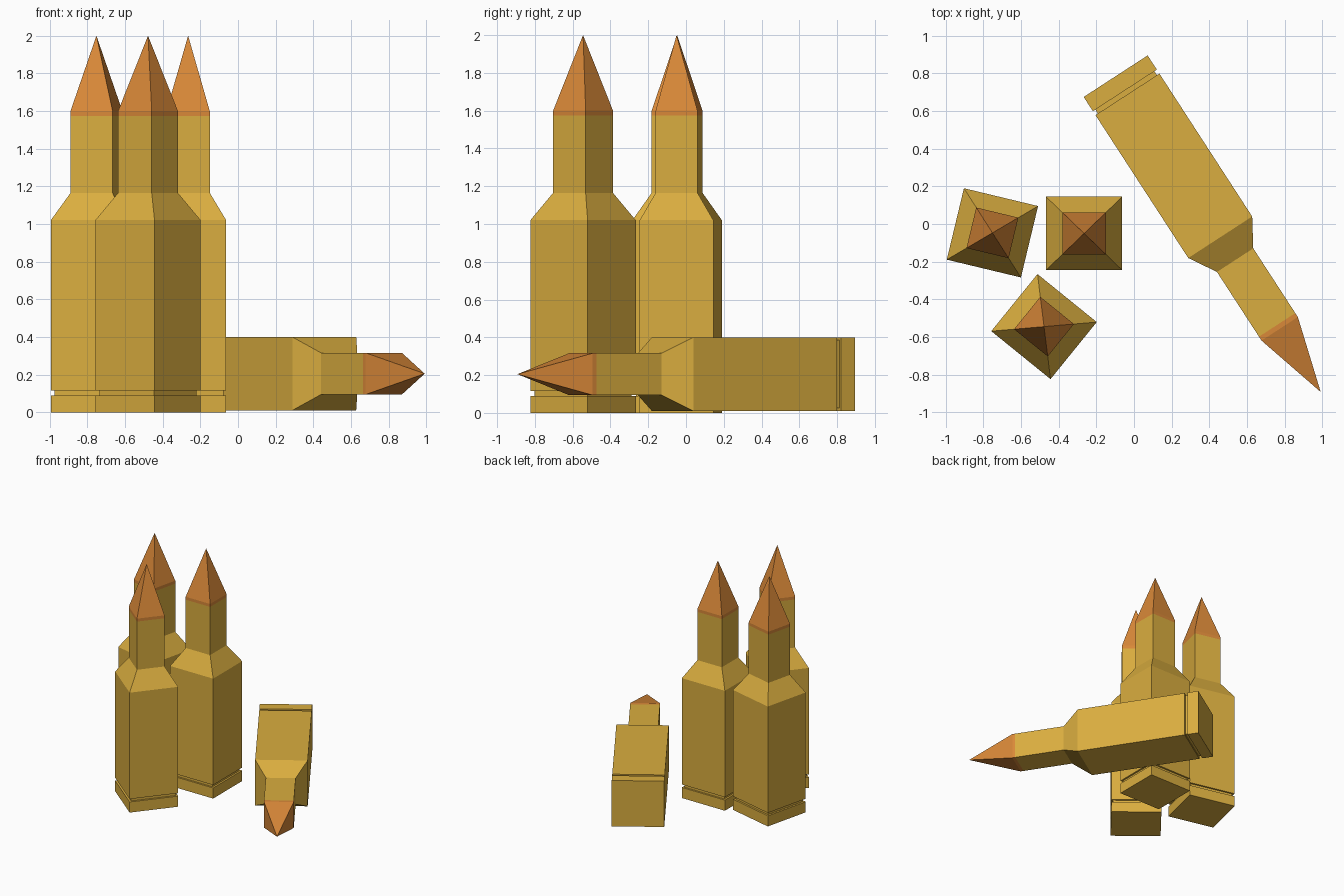
import bpy
import bmesh
from math import radians
from mathutils import Matrix, Vector

cube = bpy.data.objects.get("Cube")
if cube:
    bpy.data.objects.remove(cube, do_unlink=True)


def make_material(name, color):
    mat = bpy.data.materials.new(name)
    mat.use_nodes = True
    mat.diffuse_color = color
    bsdf = mat.node_tree.nodes["Principled BSDF"]
    bsdf.inputs["Base Color"].default_value = color
    bsdf.inputs["Roughness"].default_value = 0.6
    return mat


brass = make_material("brass", (0.70, 0.42, 0.05, 1))
copper = make_material("copper", (0.70, 0.25, 0.04, 1))

# Profiles as (half width, height); depth is slightly less than width
DEPTH = 0.963
CASE = [(0.2025, 0), (0.2025, 0.09), (0.187, 0.09), (0.187, 0.115),
        (0.2025, 0.115), (0.2025, 1.02), (0.115, 1.165), (0.115, 1.575)]
BULLET = [(0.115, 1.575), (0.115, 1.6)]
TIP = 2.0


def square_loft(name, profile, mat, matrix, tip=None):
    """Stack square rings along z, closing the top flat or to a point."""
    bm = bmesh.new()
    rings = []
    for half, z in profile:
        corners = ((-1, -1), (1, -1), (1, 1), (-1, 1))
        rings.append([bm.verts.new((sx * half, sy * half * DEPTH, z))
                      for sx, sy in corners])
    for low, high in zip(rings, rings[1:]):
        for i in range(4):
            j = (i + 1) % 4
            bm.faces.new((low[i], low[j], high[j], high[i]))
    bm.faces.new(rings[0][::-1])
    top = rings[-1]
    if tip is None:
        bm.faces.new(top)
    else:
        point = bm.verts.new((0, 0, tip))
        for i in range(4):
            bm.faces.new((top[i], top[(i + 1) % 4], point))
    bmesh.ops.recalc_face_normals(bm, faces=bm.faces)
    mesh = bpy.data.meshes.new(name)
    bm.to_mesh(mesh)
    bm.free()
    mesh.materials.append(mat)
    obj = bpy.data.objects.new(name, mesh)
    obj.matrix_world = matrix
    bpy.context.collection.objects.link(obj)


def cartridge(name, matrix):
    square_loft(name + "_case", CASE, brass, matrix)
    square_loft(name + "_bullet", BULLET, copper, matrix, TIP)


# Three standing cartridges
for name, x, y, turn in (("left_standing", -0.265, -0.05, 0),
                         ("right_standing", -0.752, -0.047, -13.5),
                         ("front_standing", -0.478, -0.545, -39)):
    cartridge(name, Matrix.Translation((x, y, 0)) @ Matrix.Rotation(radians(turn), 4, "Z"))

# One cartridge lying on its side, pointing forward and left
lying = (Matrix.Translation(Vector((-0.0975, 0.785, 0.205)))
         @ Matrix.Rotation(radians(33), 4, "Z")
         @ Matrix.Rotation(radians(90), 4, "X"))
cartridge("lying", lying)
